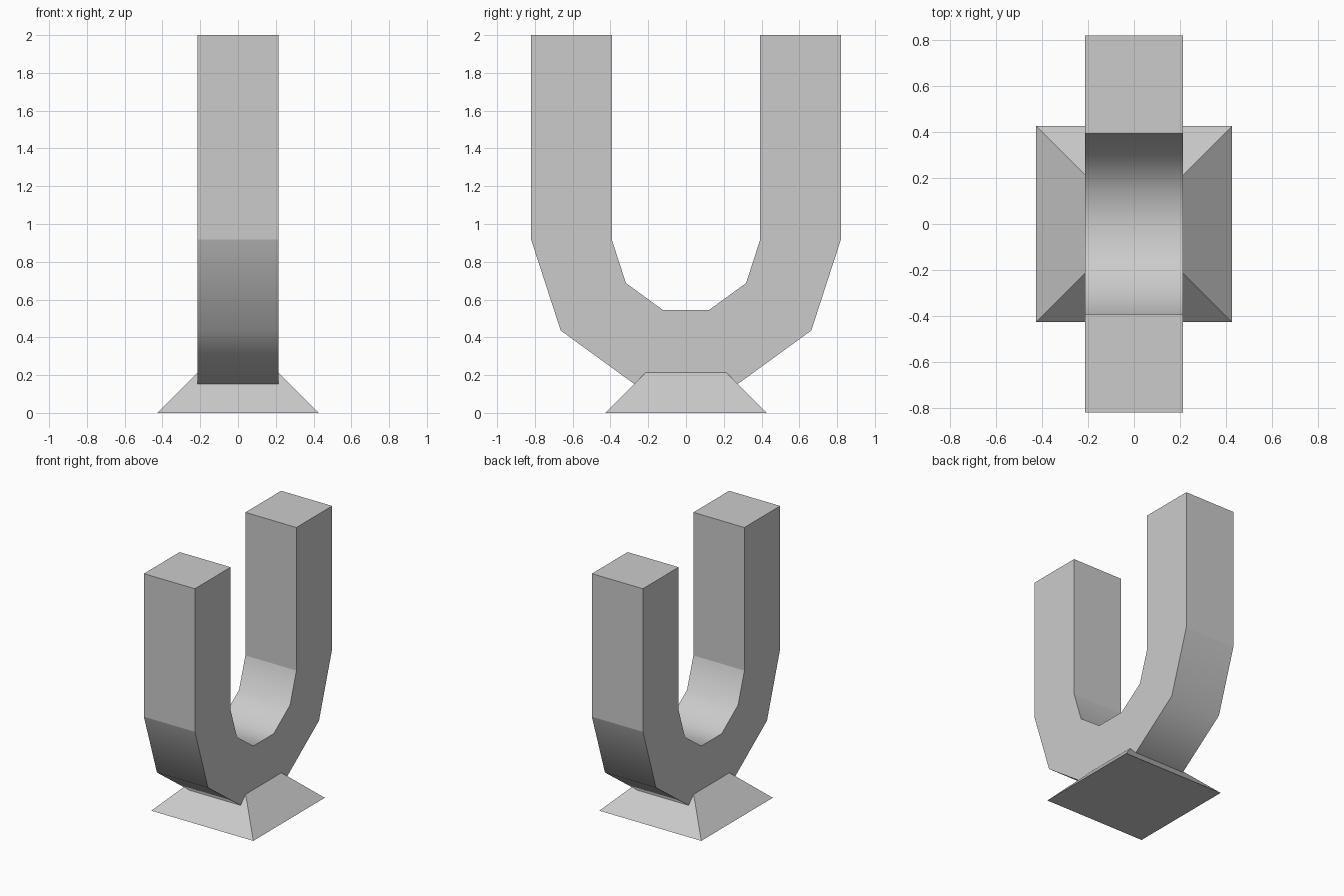
import bpy, bmesh
from math import sin, cos, radians, pi

if "Cube" in bpy.data.objects:
    bpy.data.objects.remove(bpy.data.objects["Cube"])

HALF_W = 0.2135            # half thickness of the prong bar
R_OUT, R_IN, CZ, TOP = 0.82, 0.393, 0.918, 2.0


def finish(bm, name):
    bmesh.ops.recalc_face_normals(bm, faces=bm.faces)
    mesh = bpy.data.meshes.new(name)
    bm.to_mesh(mesh)
    bm.free()
    obj = bpy.data.objects.new(name, mesh)
    bpy.context.collection.objects.link(obj)
    return obj


def half_round(r):
    # five-segment lower arc, from +y round to -y
    return [(r * cos(radians(36 * i)), CZ - r * sin(radians(36 * i))) for i in range(6)]


# U-shaped fork: profile in the yz plane, extruded along x
profile = ([(R_OUT, TOP)] + half_round(R_OUT) + [(-R_OUT, TOP), (-R_IN, TOP)]
           + half_round(R_IN)[::-1] + [(R_IN, TOP)])
bm = bmesh.new()
face = bm.faces.new([bm.verts.new((-HALF_W, y, z)) for y, z in profile])
ext = bmesh.ops.extrude_face_region(bm, geom=[face])
moved = [v for v in ext["geom"] if isinstance(v, bmesh.types.BMVert)]
bmesh.ops.translate(bm, verts=moved, vec=(2 * HALF_W, 0, 0))
bmesh.ops.recalc_face_normals(bm, faces=bm.faces)
# smooth only across the curved bend, the straight prongs stay flat
for f in bm.faces:
    f.smooth = len(f.verts) == 4 and all(v.co.z < CZ + 0.01 for v in f.verts)
for e in bm.edges:
    e.smooth = all(f.smooth for f in e.link_faces)
finish(bm, "u_fork")

# Foot: square tapered base
bm = bmesh.new()
bmesh.ops.create_cube(bm, size=1)
for v in bm.verts:
    half = HALF_W if v.co.z > 0 else 2 * HALF_W
    v.co = (half * 2 * v.co.x, half * 2 * v.co.y, HALF_W if v.co.z > 0 else 0)
finish(bm, "tapered_base")
